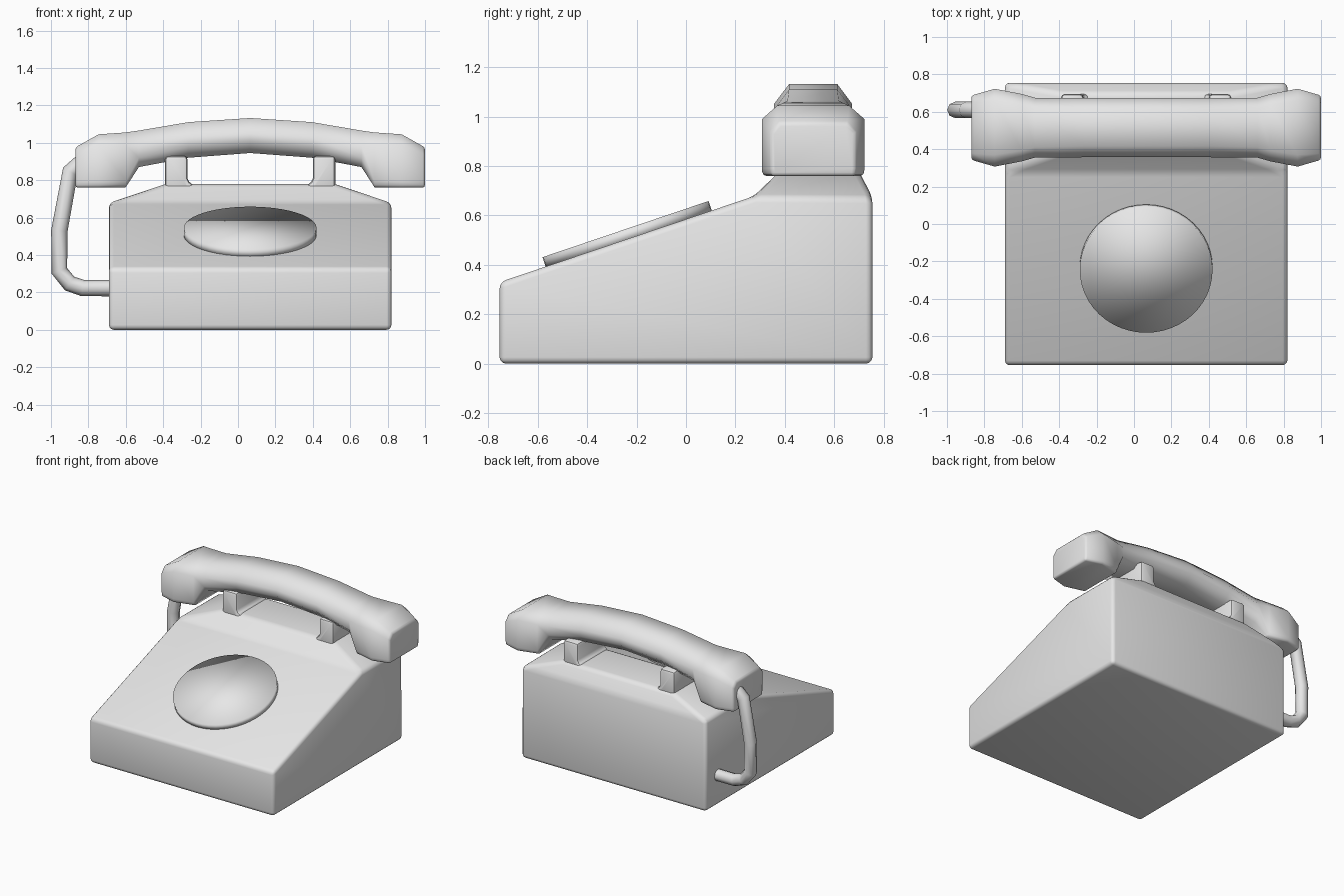
import bpy, math

if "Cube" in bpy.data.objects:
    bpy.data.objects.remove(bpy.data.objects["Cube"])

CX = 0.065   # centre line of the phone body
HY = 0.515   # centre line of the handset

grey = bpy.data.materials.new("light_grey")
grey.diffuse_color = (0.8, 0.8, 0.8, 1)
grey.use_nodes = True
grey.node_tree.nodes["Principled BSDF"].inputs["Base Color"].default_value = grey.diffuse_color


def make(name, verts, faces, bevel=0.0, segments=3, limit=25, smooth=40):
    me = bpy.data.meshes.new(name)
    me.from_pydata(verts, [], faces)
    ob = bpy.data.objects.new(name, me)
    bpy.context.collection.objects.link(ob)
    me.materials.append(grey)
    bpy.ops.object.select_all(action='DESELECT')
    bpy.context.view_layer.objects.active = ob
    ob.select_set(True)
    # consistent outward normals
    bpy.ops.object.mode_set(mode='EDIT')
    bpy.ops.mesh.select_all(action='SELECT')
    bpy.ops.mesh.normals_make_consistent(inside=False)
    bpy.ops.object.mode_set(mode='OBJECT')
    if bevel:
        m = ob.modifiers.new("bevel", 'BEVEL')
        m.width, m.segments = bevel, segments
        m.limit_method, m.angle_limit = 'ANGLE', math.radians(limit)
        bpy.ops.object.modifier_apply(modifier=m.name)
    bpy.ops.object.shade_smooth_by_angle(angle=math.radians(smooth))
    return ob


def loft(rings):
    """Join equal rings of points and cap both ends."""
    n = len(rings[0])
    verts = [p for r in rings for p in r]
    faces = [(i * n + j, i * n + (j + 1) % n, (i + 1) * n + (j + 1) % n, (i + 1) * n + j)
             for i in range(len(rings) - 1) for j in range(n)]
    faces += [tuple(range(n)), tuple(range(len(verts) - n, len(verts)))]
    return verts, faces


# body: wedge with a hipped ridge under the handset
side = [(-0.755, 0), (-0.755, 0.33), (0.275, 0.678), (0.755, 0.675), (0.755, 0)]
verts = [(CX + s * 0.755, y, z) for s in (-1, 1) for y, z in side]
verts += [(CX + s * 0.45, y, 0.78) for s in (-1, 1) for y in (0.38, 0.70)]
faces = [(0, 1, 2, 3, 4), (5, 6, 7, 8, 9),                  # sides
         (0, 1, 6, 5), (1, 2, 7, 6), (3, 4, 9, 8), (4, 0, 5, 9),
         (2, 7, 12, 10), (3, 8, 13, 11), (2, 3, 11, 10), (7, 8, 13, 12),
         (10, 11, 13, 12)]                                  # ridge
make("body", verts, faces, bevel=0.026)

# cradle prongs, flared on the inner side
prong = [(0.455, 0.71), (0.455, 0.93), (0.335, 0.93), (0.335, 0.81),
         (0.325, 0.79), (0.305, 0.78), (0.305, 0.71)]
for s, name in ((-1, "left_cradle_prong"), (1, "right_cradle_prong")):
    rings = [[(CX + s * x, y, z) for x, z in prong] for y in (0.37, 0.695)]
    make(name, *loft(rings), bevel=0.02, segments=2, limit=50)

# handset: half the stations along x, mirrored
# (x, half width, top, bottom, top chamfer, bottom chamfer, top share, bottom share)
half = [(0.0, 0.158, 1.132, 0.945, 0.08, 0.06, 0.62, 0.65),
        (0.33, 0.158, 1.11, 0.92, 0.08, 0.06, 0.62, 0.65),
        (0.595, 0.160, 1.065, 0.87, 0.08, 0.05, 0.65, 0.70),
        (0.665, 0.180, 1.055, 0.762, 0.07, 0.03, 0.68, 0.93),
        (0.81, 0.208, 1.045, 0.76, 0.055, 0.03, 0.70, 0.98),
        (0.935, 0.172, 0.975, 0.76, 0.04, 0.03, 0.80, 0.98)]
stations = [(-r[0],) + r[1:] for r in half[:0:-1]] + half
rings = []
for x, w, top, bot, ct, cb, ft, fb in stations:
    right = [(w * fb, bot), (w, bot + cb), (w, top - ct), (w * ft, top)]
    ring = right + [(-y, z) for y, z in reversed(right)]
    rings.append([(CX + x, HY + y, z) for y, z in ring])
make("handset", *loft(rings), bevel=0.014, segments=2, limit=58, smooth=55)

# dial plate lying on the slope
tilt = math.atan(0.338)
bpy.ops.mesh.primitive_cylinder_add(vertices=48, radius=0.355, depth=0.05,
                                    location=(CX, -0.237, 0.521), rotation=(tilt, 0, 0))
dial = bpy.context.object
dial.name = "dial"
dial.data.materials.append(grey)
bpy.ops.object.shade_smooth()

# cord from the body side up to the handset
path = [(-0.67, 0.223), (-0.83, 0.223), (-0.9, 0.247), (-0.955, 0.315),
        (-0.955, 0.53), (-0.897, 0.845), (-0.82, 0.91)]
cu = bpy.data.curves.new("cord", 'CURVE')
cu.dimensions = '3D'
cu.bevel_depth, cu.bevel_resolution, cu.use_fill_caps = 0.044, 2, True
sp = cu.splines.new('POLY')
sp.points.add(len(path) - 1)
for p, (x, z) in zip(sp.points, path):
    p.co = (x, 0.61, z, 1)
sp.use_smooth = True
cu.materials.append(grey)
cord = bpy.data.objects.new("cord", cu)
bpy.context.collection.objects.link(cord)
